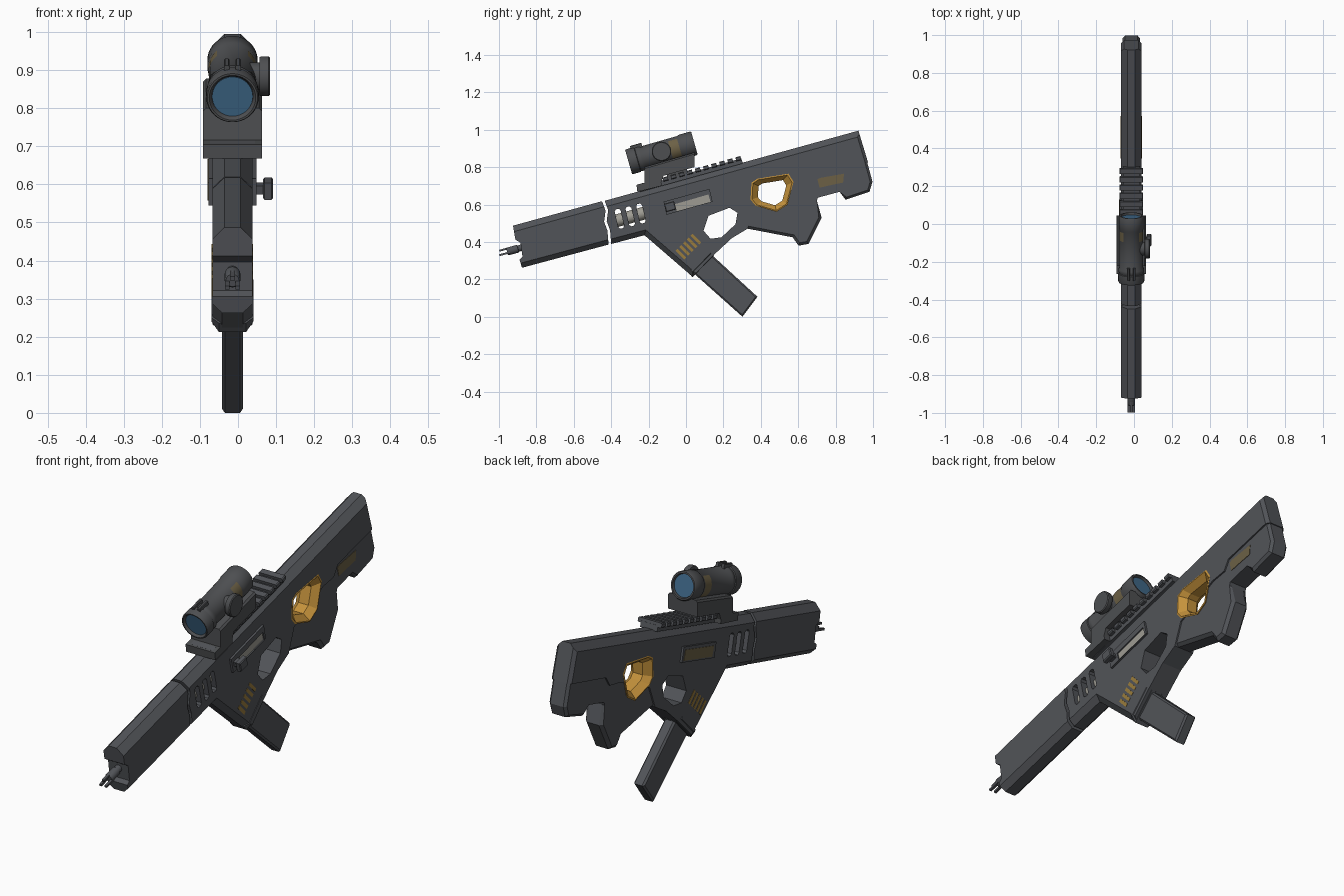
import bpy, bmesh, math
from mathutils import Vector

if "Cube" in bpy.data.objects:
    bpy.data.objects.remove(bpy.data.objects["Cube"])

CX, HALF = -0.0145, 0.053          # centre plane and body half width
TILT = math.radians(15.5)


def material(name, rgb):
    m = bpy.data.materials.new(name)
    m.diffuse_color = (*rgb, 1)
    m.use_nodes = True
    m.node_tree.nodes["Principled BSDF"].inputs["Base Color"].default_value = m.diffuse_color
    return m


BODY = material("dark_grey", (0.083, 0.088, 0.098))
OPTIC = material("optic_grey", (0.075, 0.078, 0.083))
GOLD = material("gold", (0.56, 0.29, 0.045))
FADED = material("faded_gold", (0.15, 0.118, 0.06))
STRIPE = material("stripe_gold", (0.32, 0.20, 0.045))
METAL = material("pale_metal", (0.34, 0.33, 0.29))
GLASS = material("blue_glass", (0.05, 0.14, 0.25))


def finish(name, bm, mat, smooth=False):
    bmesh.ops.recalc_face_normals(bm, faces=bm.faces)
    me = bpy.data.meshes.new(name)
    bm.to_mesh(me)
    bm.free()
    ob = bpy.data.objects.new(name, me)
    bpy.context.collection.objects.link(ob)
    if mat:
        me.materials.append(mat)
    if smooth:
        bpy.ops.object.select_all(action='DESELECT')
        ob.select_set(True)
        bpy.context.view_layer.objects.active = ob
        bpy.ops.object.shade_smooth_by_angle(angle=math.radians(35))
    return ob


def prism(name, pts, x0, x1, mat, chamfers=()):
    """Side profile (y, z) extruded in x; chamfers = [(edge indices, width)]."""
    bm = bmesh.new()
    n = len(pts)
    a = [bm.verts.new((x0, *p)) for p in pts]
    b = [bm.verts.new((x1, *p)) for p in pts]
    bm.faces.new(a)
    bm.faces.new(b[::-1])
    for i in range(n):
        j = (i + 1) % n
        bm.faces.new((a[i], a[j], b[j], b[i]))
    bmesh.ops.recalc_face_normals(bm, faces=bm.faces)

    def on(v, p, q, x):
        c, d = Vector(v.co.yz), q - p
        t = (c - p).dot(d) / d.length_squared
        return (c - p - d * t).length < 1e-3 and -.01 < t < 1.01 and abs(v.co.x - x) < 1e-4

    for idx, width in chamfers:
        segs = [(Vector(pts[i]), Vector(pts[(i + 1) % n])) for i in idx]
        edges = [e for e in bm.edges if any(all(on(v, p, q, x) for v in e.verts)
                                            for p, q in segs for x in (x0, x1))]
        bmesh.ops.bevel(bm, geom=edges, offset=width, offset_type='OFFSET',
                        segments=1, profile=0.5, affect='EDGES')
    return finish(name, bm, mat)


def slab(name, pts, half, mat, chamfers=()):
    return prism(name, pts, CX - half, CX + half, mat, chamfers)


def lathe(name, profile, origin, axis, mat, seg=32, a0=0, a1=360):
    """Turn (distance, radius) points around an axis."""
    o, d = Vector(origin), Vector(axis).normalized()
    u = Vector((0, 1, 0)) if abs(d.x) > .9 else Vector((1, 0, 0))
    w = u.cross(d)
    full = a1 - a0 == 360
    bm = bmesh.new()
    rings = []
    for t, r in profile:
        ring = []
        for k in range(seg if full else seg + 1):
            a = math.radians(a0 + (a1 - a0) * k / seg)
            ring.append(bm.verts.new(o + d * t + (u * math.cos(a) + w * math.sin(a)) * r))
        rings.append(ring)
    for p, q in zip(rings, rings[1:]):
        for k in range(seg):
            j = (k + 1) % len(p)
            bm.faces.new((p[k], p[j], q[j], q[k]))
    if full:
        bm.faces.new(rings[0])
        bm.faces.new(rings[-1])
    return finish(name, bm, mat, True)


def cut(target, cutter):
    m = target.modifiers.new("cut", 'BOOLEAN')
    m.operation, m.solver, m.object = 'DIFFERENCE', 'EXACT', cutter
    bpy.context.view_layer.objects.active = target
    bpy.ops.object.modifier_apply(modifier=m.name)
    bpy.data.objects.remove(cutter)


def tilted(cy, cz, pts, ang=TILT):
    c, s = math.cos(ang), math.sin(ang)
    return [(cy + y * c - z * s, cz + y * s + z * c) for y, z in pts]


def rect(hy, hz):
    return [(-hy, -hz), (hy, -hz), (hy, hz), (-hy, hz)]


# Barrel shroud
slab("barrel_shroud", [(-.925, .487), (-.912, .412), (-.885, .396), (-.874, .321), (-.89, .305),
     (-.877, .262), (-.414, .386), (-.42, .46), (-.438, .508), (-.43, .567), (-.449, .618)],
     HALF, BODY, [([10], .032), ([5], .026)])

# Main body with grip and stock top
body = slab("main_body", [(-.435, .62), (-.416, .57), (-.424, .511), (-.406, .463), (-.40, .389),
            (-.222, .436), (.035, .214), (.147, .329), (.245, .42), (.329, .471), (.37, .58),
            (.59, .69), (.67, .705), (.70, .754), (.973, .826), (.922, .995)],
            HALF, BODY, [([15], .032), ([4, 5], .026), ([14], .015)])
# Recessed lower stock
stock = slab("lower_stock", [(.31, .50), (.329, .471), (.57, .425), (.602, .38), (.655, .39),
             (.725, .53), (.70, .62), (.705, .637), (.821, .668), (.853, .626), (.981, .668),
             (.997, .722), (.965, .84), (.70, .775), (.60, .74), (.38, .72)],
             .046, BODY, [([1, 2, 3, 4, 5], .014), ([8, 9, 10, 11], .012)])

# Trigger opening
cut(body, slab("cutter", [(.12, .54), (.233, .583), (.275, .556), (.265, .495), (.19, .425),
                          (.131, .417), (.094, .46)], .2, None))
# Vents along the body with the inner barrel showing through
for cy, cz in ((-.356, .524), (-.298, .537), (-.241, .552)):
    slot = [(-.016, -.043), (-.008, -.053), (.008, -.053), (.016, -.043),
            (.016, .043), (.008, .053), (-.008, .053), (-.016, .043)]
    cut(body, slab("cutter", tilted(cy, cz, slot, math.radians(13)), .2, None))
lathe("inner_barrel", [(-.09, .034), (.14, .034)], (CX, -.30, .533),
      (0, math.cos(TILT), math.sin(TILT)), METAL, 20)

# Gold framed stock opening: a funnel from both sides
ring = [(.35, .717), (.382, .738), (.548, .765), (.575, .722), (.543, .599), (.484, .561),
        (.372, .594), (.345, .626)]
mid = Vector((.461, .664))


def scaled(k):
    return [tuple(mid + (Vector(p) - mid) * k) for p in ring]


for part in (body, stock):
    cut(part, slab("cutter", scaled(.93), .2, None))
bm = bmesh.new()
loops = []
for k, x in ((.93, -.048), (1, -.055), (.93, -.057), (.66, -.026),
             (.66, .026), (.93, .057), (1, .055), (.93, .048)):
    loops.append([bm.verts.new((CX + x, *p)) for p in scaled(k)])
for p, q in zip(loops, loops[1:] + loops[:1]):
    for i in range(8):
        j = (i + 1) % 8
        bm.faces.new((p[i], p[j], q[j], q[i]))
finish("stock_opening_frame", bm, GOLD)

# Magazine and magazine well lip
slab("magazine", [(-.02, .287), (.302, .0), (.382, .107), (.09, .375)], .028, BODY,
     [([0, 1, 2], .008)])
slab("magazine_well_lip", [(.012, .236), (.035, .212), (.149, .329), (.125, .35)], .0555, BODY,
     [([0, 1], .02)])

# Side port frame, bolt and charging handle
port = slab("port_frame", [(-.12, .615), (.126, .684), (.142, .615), (-.104, .545)], .063, BODY)
bolt = [(-.06, .602), (.12, .654), (.131, .614), (-.049, .564)]
cut(port, prism("cutter", bolt, .041, .09, None))
prism("bolt", bolt, .03, .0425, METAL)
prism("charging_handle_stem", tilted(-.085, .589, rect(.016, .012)), .03, .068, BODY)
prism("charging_handle", tilted(-.085, .589, rect(.028, .023)), .066, .092, BODY, [([0, 1, 2, 3], .004)])

# Painted marks
prism("left_port_panel", [(-.10, .605), (.115, .667), (.13, .62), (-.085, .558)],
      CX - .065, CX - .062, FADED)
prism("stock_mark", [(.703, .735), (.72, .743), (.845, .765), (.84, .717), (.78, .705), (.714, .69)],
      CX + .045, CX + .048, FADED)
a, u, w = Vector((-.056, .353)), Vector((.1, .1)), Vector((.04, -.053))
for i in range(5):
    p, q = a + u * (i / 5), a + u * (i / 5 + .11)
    quad = [tuple(v) for v in (p, q, q + w + u * .06, p + w + u * .06)]
    slab(f"grip_stripe_{i}", quad, HALF + .0015, STRIPE)

# Muzzle collar and three prongs
axis = Vector((0, math.cos(TILT), math.sin(TILT)))
lathe("muzzle_collar", [(-.03, .017), (-.024, .021), (.03, .021), (.032, .017), (.09, .017)],
      (CX, -.928, .356), axis, BODY, 16)
for i, ang in enumerate((90, 210, 330)):
    dx, dz = .016 * math.cos(math.radians(ang)), .016 * math.sin(math.radians(ang))
    prism(f"muzzle_prong_{i}", tilted(-.969, .345 + dz, rect(.03, .005)),
          CX + dx - .006, CX + dx + .006, BODY)

# Top rail: base and cross teeth
slab("rail_base", tilted(.025, .757, rect(.285, .014)), .045, BODY)
for i in range(13):
    d = -.27 + i * .045
    slab(f"rail_tooth_{i}", tilted(.025 + d * axis.y - .005, .773 + d * axis.z, rect(.014, .011)),
         .063, BODY, [([2, 0], .004)])

# Sight mount
slab("mount_cradle", [(-.222, .80), (.045, .878), (.045, .80), (-.12, .754), (-.14, .70), (-.222, .68)],
     .0775, OPTIC, [([0], .008)])
slab("mount_riser", [(-.104, .78), (.003, .81), (.008, .75), (-.10, .72)], .045, OPTIC)
slab("mount_clamp", [(-.265, .705), (-.135, .74), (-.13, .70), (-.26, .668)], .0775, OPTIC)

# Sight tube, lenses, band, ridges and knob
sc = (CX, -.131, .878)
sd = Vector((0, math.cos(math.radians(16)), math.sin(math.radians(16))))
lathe("sight_tube", [(-.168, .054), (-.178, .057), (-.183, .061), (-.183, .066), (-.176, .069),
      (-.135, .069), (-.132, .065), (-.128, .065), (-.125, .067), (-.11, .067), (-.10, .062),
      (.105, .062), (.112, .066), (.176, .066), (.183, .062), (.183, .055), (.168, .052)],
      sc, sd, OPTIC, 40)
lathe("front_lens", [(-.172, .0535), (-.166, .0535)], sc, sd, GLASS, 40)
lathe("rear_lens", [(.166, .0515), (.172, .0515)], sc, sd, GLASS, 40)
for side, a0 in (("right", -50), ("left", 130)):
    lathe(f"sight_mark_{side}", [(.05, .0628), (.10, .0628)], sc, sd, FADED, 14, a0, a0 + 100)
for i, dx in enumerate((-.015, .015)):
    slab_pts = tilted(-.266, .908, rect(.032, .014), math.radians(16))
    prism(f"sight_ridge_{i}", slab_pts, CX + dx - .007, CX + dx + .007, OPTIC, [([2], .003)])
lathe("sight_knob", [(0, .036), (.056, .036), (.057, .05), (.06, .052), (.08, .052), (.084, .048)],
      (0, -.131, .884), (1, 0, 0), OPTIC, 28)
